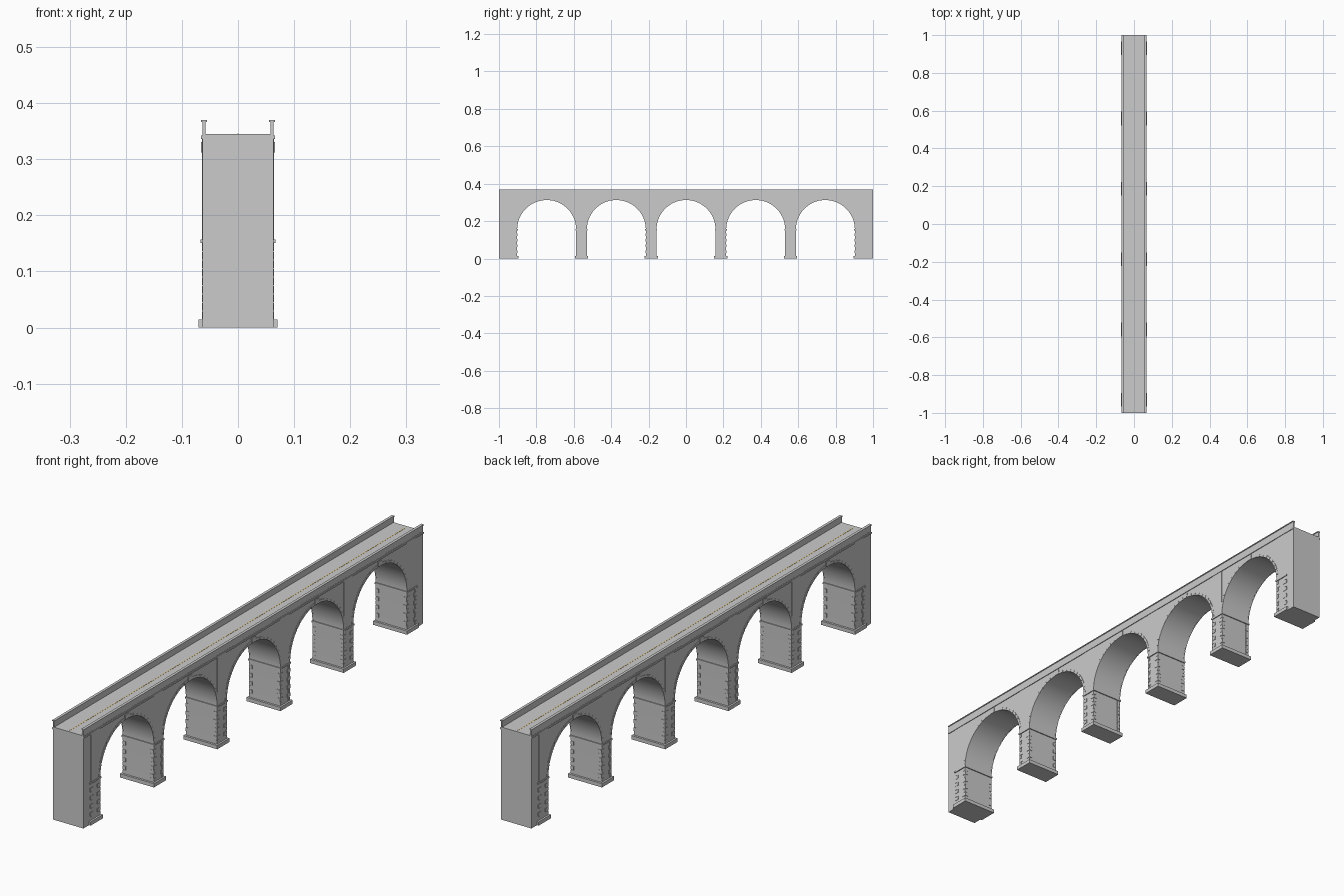
import bpy, bmesh
from math import sin, cos, pi, radians

if "Cube" in bpy.data.objects:
    bpy.data.objects.remove(bpy.data.objects["Cube"])

SPACING, R, SPRING = 0.3725, 0.158, 0.155
ARCHES = [i * SPACING for i in range(-2, 3)]
PIERS = [(i - 2.5) * SPACING for i in range(6)]
HALF = SPACING / 2 - R          # half thickness of a pier
W = 0.063                       # half width of the masonry


def finish(name, bm, smooth=False):
    bmesh.ops.recalc_face_normals(bm, faces=bm.faces)
    me = bpy.data.meshes.new(name)
    bm.to_mesh(me)
    bm.free()
    ob = bpy.data.objects.new(name, me)
    bpy.context.collection.objects.link(ob)
    if smooth:
        bpy.ops.object.select_all(action='DESELECT')
        ob.select_set(True)
        bpy.context.view_layer.objects.active = ob
        bpy.ops.object.shade_smooth_by_angle(angle=radians(30))
    return ob


def prism(bm, pts, x0, x1):
    """Extrude a closed (y, z) outline from x0 to x1."""
    f = bm.faces.new([bm.verts.new((x0, y, z)) for y, z in pts])
    ext = bmesh.ops.extrude_face_region(bm, geom=[f])
    vs = [v for v in ext['geom'] if isinstance(v, bmesh.types.BMVert)]
    bmesh.ops.translate(bm, verts=vs, vec=(x1 - x0, 0, 0))


def box(bm, x0, x1, y0, y1, z0, z1):
    prism(bm, [(y0, z0), (y1, z0), (y1, z1), (y0, z1)], x0, x1)


def arc(c, r, a0, a1, n):
    return [(c + r * cos(a0 + (a1 - a0) * i / n), SPRING + r * sin(a0 + (a1 - a0) * i / n))
            for i in range(n + 1)]


# Arched masonry body
bm = bmesh.new()
outline = [(-1, 0.338), (-1, 0)]
for c in ARCHES:
    outline += [(c - R, 0)] + arc(c, R, pi, 0, 36) + [(c + R, 0)]
outline += [(1, 0), (1, 0.338)]
prism(bm, outline, -W, W)
finish("arched_body", bm, True)

# Voussoir rings and keystones on both faces
bm = bmesh.new()
N = 21
for c in ARCHES:
    for k in range(N):
        a0, a1 = pi * (k + 0.03) / N, pi * (k + 0.97) / N
        key = k == N // 2
        r1, out = (R + 0.018, 0.0655) if key else (R + 0.009, 0.0645)
        pts = arc(c, R - 0.0005, a0, a1, 3) + arc(c, r1, a1, a0, 3)
        for s in (-1, 1):
            prism(bm, pts, s * (W - 0.002), s * out)
finish("arch_voussoirs", bm)

# Plinths and impost bands
bm = bmesh.new()
for p in PIERS:
    box(bm, -0.07, 0.07, p - 0.036, p + 0.036, 0, 0.014)
finish("pier_plinths", bm)
bm = bmesh.new()
for p in PIERS:
    box(bm, -0.0665, 0.0665, p - 0.032, p + 0.032, 0.151, 0.157)
finish("impost_bands", bm)

# Alternating corner quoins on the piers
bm = bmesh.new()
COURSES = 9
h = (0.151 - 0.014) / COURSES
for p in PIERS:
    for k in range(COURSES):
        z = 0.014 + k * h
        ly, out = (0.016, 0.0015) if k % 2 else (0.009, 0.0005)
        for sx in (-1, 1):
            for sy in (-1, 1):
                box(bm, sx * (W - 0.012), sx * (W + 0.0012),
                    p + sy * (HALF - ly), p + sy * (HALF + out), z + 0.0008, z + h - 0.0008)
finish("pier_quoins", bm)

# Spandrel pilasters above the piers
bm = bmesh.new()
for p in PIERS:
    for s in (-1, 1):
        box(bm, s * (W - 0.002), s * 0.064, p - HALF + 0.002, p + HALF - 0.002, 0.157, 0.337)
finish("spandrel_pilasters", bm)

# Deck slab and cornice
bm = bmesh.new()
box(bm, -0.0635, 0.0635, -1, 1, 0.337, 0.345)
finish("deck_slab", bm)
bm = bmesh.new()
for s in (-1, 1):
    box(bm, s * 0.06, s * 0.0658, -1, 1, 0.336, 0.342)
finish("cornice", bm)

# Parapets with overhanging coping
bm = bmesh.new()
for s in (-1, 1):
    box(bm, s * 0.058, s * 0.0632, -1, 1, 0.344, 0.367)
finish("parapet_walls", bm)
bm = bmesh.new()
for s in (-1, 1):
    box(bm, s * 0.0555, s * 0.0658, -1, 1, 0.3665, 0.370)
finish("parapet_coping", bm)

# Painted centre line
bm = bmesh.new()
box(bm, -0.0012, 0.0012, -0.99, 0.99, 0.3445, 0.3455)
line = finish("centre_line", bm)
mat = bpy.data.materials.new("line_paint")
mat.diffuse_color = (0.85, 0.55, 0.12, 1)
mat.use_nodes = True
mat.node_tree.nodes["Principled BSDF"].inputs["Base Color"].default_value = mat.diffuse_color
line.data.materials.append(mat)
